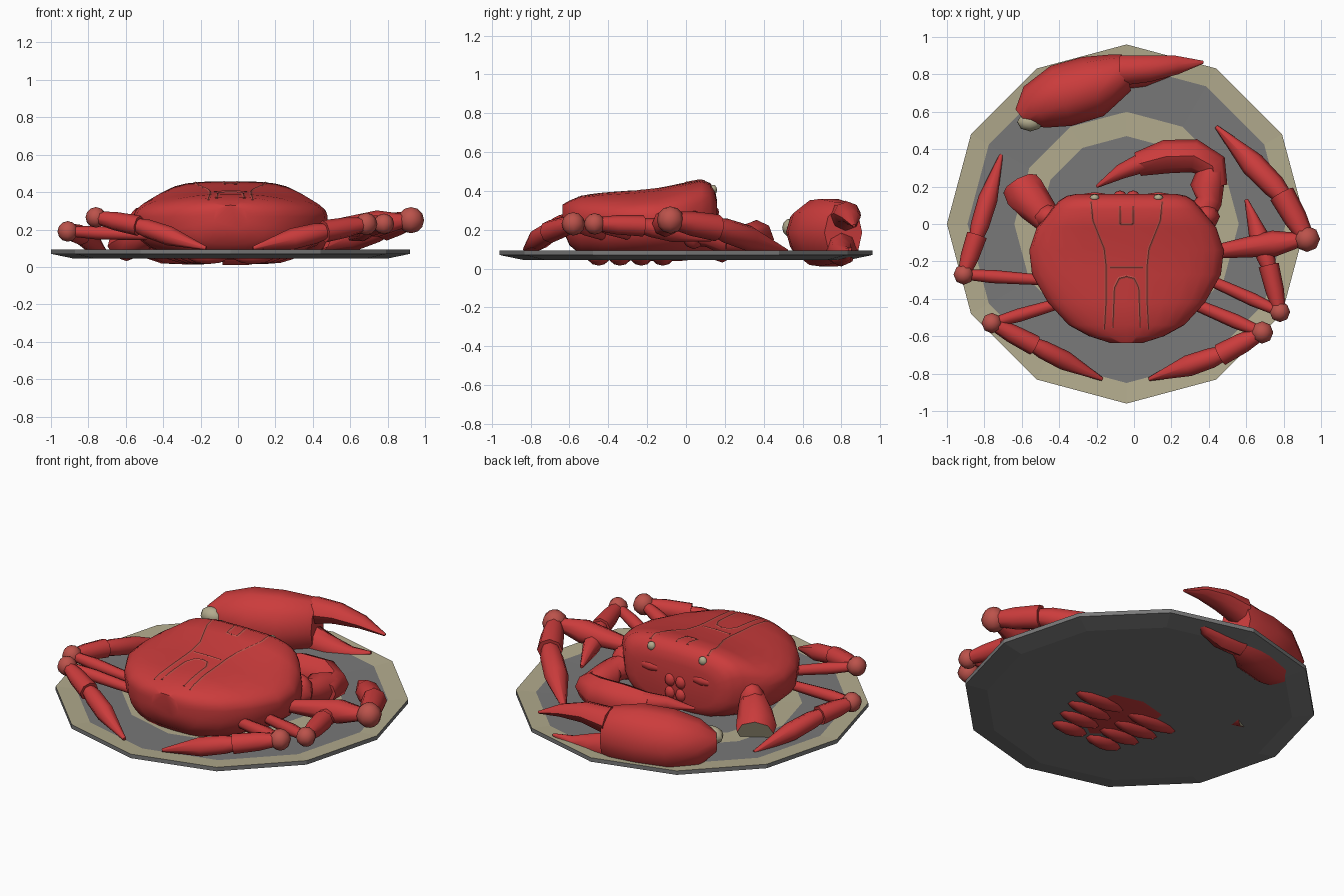
import bpy, bmesh
from math import cos, sin, pi, tau
from mathutils import Vector
from mathutils.bvhtree import BVHTree

if "Cube" in bpy.data.objects:
    bpy.data.objects.remove(bpy.data.objects["Cube"])

CX = -0.04  # centre line of crab and plate


def material(name, rgb):
    m = bpy.data.materials.new(name)
    m.diffuse_color = (*rgb, 1)
    m.use_nodes = True
    m.node_tree.nodes["Principled BSDF"].inputs["Base Color"].default_value = m.diffuse_color
    return m


RED = material("shell_red", (0.6, 0.045, 0.045))
JOINT = material("joint_red", (0.5, 0.085, 0.07))
CREAM = material("cream", (0.45, 0.41, 0.27))
GREY = material("plate_grey", (0.19, 0.19, 0.19))


def finish(bm, name, *mats):
    bmesh.ops.recalc_face_normals(bm, faces=bm.faces)
    me = bpy.data.meshes.new(name)
    bm.to_mesh(me)
    bm.free()
    ob = bpy.data.objects.new(name, me)
    bpy.context.collection.objects.link(ob)
    for m in mats:
        me.materials.append(m)
    return ob


def loft(rings):
    """Skin a list of equal-length rings and cap both ends."""
    bm = bmesh.new()
    vs = [[bm.verts.new(p) for p in r] for r in rings]
    n = len(vs[0])
    for a, b in zip(vs, vs[1:]):
        for i in range(n):
            j = (i + 1) % n
            bm.faces.new((a[i], a[j], b[j], b[i]))
    bm.faces.new(vs[0])
    bm.faces.new(vs[-1])
    return bm


def limb(name, pts, mat=RED, sides=8, end_mat=None):
    """Tapered limb through points (x, y, z, half width[, half height])."""
    cs = [Vector(p[:3]) for p in pts]
    rings = []
    for i, p in enumerate(pts):
        t = (cs[min(i + 1, len(cs) - 1)] - cs[max(i - 1, 0)]).normalized()
        side = t.cross(Vector((0, 0, 1))).normalized()
        up = side.cross(t)
        rings.append([cs[i] + side * p[3] * cos(k * tau / sides) + up * p[-1] * sin(k * tau / sides)
                      for k in range(sides)])
    bm = loft(rings)
    if end_mat:
        bm.faces.ensure_lookup_table()
        bm.faces[-1].material_index = 1
    return finish(bm, name, *([mat, end_mat] if end_mat else [mat]))


def ball(name, loc, size, mat, u=8, v=6):
    bm = bmesh.new()
    bmesh.ops.create_uvsphere(bm, u_segments=u, v_segments=v, radius=1)
    bmesh.ops.scale(bm, vec=size, verts=bm.verts)
    bmesh.ops.translate(bm, vec=loc, verts=bm.verts)
    return finish(bm, name, mat)


# Twelve-sided plate with coloured rings
profile = [(0.47, 0.078), (0.6, 0.08), (0.85, 0.086), (0.96, 0.094), (0.96, 0.07), (0.84, 0.045)]
bm = loft([[(CX + r * cos(k * tau / 12), r * sin(k * tau / 12), z) for k in range(12)] for r, z in profile])
for i, f in enumerate(bm.faces):
    f.material_index = 1 if i // 12 in (0, 2) else 0
plate = finish(bm, "plate", GREY, CREAM)

# Carapace: superellipse sections (y, half width, top, side, bottom, top exponent)
sections = [(-0.635, 0.09, 0.33, 0.27, 0.20, 2.2), (-0.60, 0.20, 0.35, 0.27, 0.12, 2.3),
            (-0.54, 0.31, 0.375, 0.27, 0.07, 2.3), (-0.42, 0.42, 0.39, 0.27, 0.045, 2.2),
            (-0.27, 0.505, 0.40, 0.27, 0.04, 2.1), (-0.14, 0.52, 0.415, 0.27, 0.04, 2.1),
            (-0.02, 0.48, 0.44, 0.27, 0.04, 2.4), (0.08, 0.40, 0.458, 0.27, 0.05, 3.2),
            (0.125, 0.36, 0.44, 0.27, 0.06, 3.4), (0.15, 0.32, 0.40, 0.27, 0.08, 3.2),
            (0.16, 0.27, 0.35, 0.26, 0.12, 3)]
rings = []
for y, w, top, side, bot, p in sections:
    ring = []
    for k in range(28):
        c, s = cos(k * tau / 28), sin(k * tau / 28)
        e = 2 / (p if s > 0 else 2.8)
        h = top - side if s > 0 else side - bot
        ring.append((CX + w * abs(c) ** e * (1 if c > 0 else -1), y,
                     side + h * abs(s) ** e * (1 if s > 0 else -1)))
    rings.append(ring)
bm = loft(rings)
tree = BVHTree.FromBMesh(bm)
finish(bm, "carapace", RED)


# Shell seams laid on the carapace, mirrored
def seam(name, pts, s):
    out = []
    for a, b in zip(pts, pts[1:]):
        for k in range(5):
            x, y = (a[i] + (b[i] - a[i]) * k / 5 for i in (0, 1))
            hit = tree.ray_cast(Vector((CX + s * x, y, 1)), Vector((0, 0, -1)))[0]
            if hit:
                out.append((*hit, 0.008, 0.004))
    limb(name, out, JOINT, 4)


for tag, s in (("left", -1), ("right", 1)):
    seam("outer_seam_" + tag, [(0.19, 0.12), (0.18, 0.02), (0.12, -0.13), (0.11, -0.22), (0.11, -0.42), (0.12, -0.6)], s)
    seam("inner_seam_" + tag, [(0.001, -0.28), (0.04, -0.29), (0.065, -0.34), (0.075, -0.61)], s)
    seam("cross_seam_" + tag, [(0.001, -0.23), (0.11, -0.23)], s)
    seam("brow_seam_" + tag, [(0.001, 0.0), (0.035, 0.0), (0.035, 0.12)], s)
    # Face and belly details
    ball("eye_" + tag, (CX + s * 0.17, 0.14, 0.405), (0.026, 0.02, 0.026), CREAM)
    ball("cheek_" + tag, (CX + s * 0.17, 0.145, 0.29), (0.075, 0.025, 0.03), RED)
    ball("shoulder_" + tag, (CX + s * 0.42, 0.04, 0.2), (0.08, 0.07, 0.1), RED)
    for row in range(2):
        ball(f"mouthpart_{tag}_{row}", (CX + s * 0.035, 0.15, 0.17 + row * 0.075), (0.036, 0.03, 0.04), RED)
    for row in range(4):
        ball(f"belly_plate_{tag}_{row}", (CX + s * (0.18 - 0.02 * row), -0.12 - row * 0.11, 0.07),
             (0.19 - 0.02 * row, 0.062, 0.055), RED, 10, 6)

# Walking legs: thigh, knee, shin, pointed foot
legs = {
    "left_front_leg": [(-0.48, -0.30, 0.17), (-0.91, -0.27, 0.19), (-0.84, -0.06, 0.17), (-0.71, 0.37, 0.08), 0.055],
    "left_rear_leg": [(-0.35, -0.41, 0.17), (-0.76, -0.53, 0.265), (-0.53, -0.65, 0.22), (-0.17, -0.83, 0.1), 0.055],
    "right_front_leg": [(0.42, -0.15, 0.2), (0.925, -0.08, 0.25), (0.79, 0.16, 0.21), (0.44, 0.52, 0.09), 0.07],
    "right_middle_leg": [(0.36, -0.28, 0.17), (0.78, -0.47, 0.23), (0.72, -0.22, 0.22), (0.60, 0.13, 0.15), 0.055],
    "right_rear_leg": [(0.28, -0.41, 0.17), (0.685, -0.58, 0.23), (0.46, -0.70, 0.19), (0.08, -0.83, 0.1), 0.06],
}
for name, (hip, knee, ankle, tip, r) in legs.items():
    hip, knee, ankle, tip = map(Vector, (hip, knee, ankle, tip))
    front = 1.0 if name == "right_front_leg" else 0.65
    limb(name + "_thigh", [(*hip, r * 0.5), (*hip.lerp(knee, 0.65), r * front), (*hip.lerp(knee, 0.95), r * 0.5)])
    ball(name + "_knee", knee, (r, r, r), JOINT)
    limb(name + "_shin", [(*knee, r * 0.6), (*knee.lerp(ankle, 0.45), r * 0.9), (*ankle, r)])
    limb(name + "_foot", [(*knee.lerp(ankle, 0.95), r * 0.7), (*ankle.lerp(tip, 0.12), r * 0.9),
                          (*ankle.lerp(tip, 0.45), r * 0.95), (*tip, 0.01)])

# Attached right claw, folded in front of the face
limb("right_arm", [(0.34, 0.02, 0.2, 0.08), (0.40, 0.12, 0.18, 0.07), (0.39, 0.2, 0.16, 0.09), (0.42, 0.31, 0.15, 0.07)])
limb("right_claw_palm", [(0.44, 0.2, 0.15, 0.06), (0.42, 0.31, 0.15, 0.08), (0.32, 0.365, 0.15, 0.09, 0.1),
                         (0.17, 0.36, 0.15, 0.09, 0.1), (0.02, 0.32, 0.14, 0.065, 0.08)])
limb("right_claw_upper_finger", [(0.05, 0.33, 0.17, 0.055), (-0.07, 0.28, 0.17, 0.04), (-0.2, 0.2, 0.14, 0.008)])
limb("right_claw_lower_finger", [(0.05, 0.33, 0.1, 0.05), (-0.05, 0.29, 0.08, 0.035), (-0.17, 0.22, 0.1, 0.008)])

# Left arm stump with open cream end
limb("left_arm_stump", [(-0.44, 0.0, 0.2, 0.07), (-0.52, 0.09, 0.17, 0.095), (-0.585, 0.17, 0.13, 0.11, 0.09),
                        (-0.61, 0.215, 0.11, 0.10, 0.085)], RED, 8, CREAM)

# Detached left claw lying at the plate edge
limb("loose_claw_palm", [(-0.60, 0.57, 0.19, 0.055), (-0.53, 0.625, 0.19, 0.125, 0.13),
                         (-0.39, 0.685, 0.185, 0.17, 0.175), (-0.22, 0.735, 0.185, 0.168, 0.182),
                         (-0.08, 0.80, 0.185, 0.115, 0.165), (-0.04, 0.81, 0.185, 0.1, 0.14)], RED, 10)
ball("loose_claw_joint", (-0.555, 0.545, 0.21), (0.07, 0.05, 0.05), CREAM)
limb("loose_claw_upper_finger", [(-0.07, 0.82, 0.27, 0.08), (0.08, 0.83, 0.285, 0.07, 0.06),
                                 (0.23, 0.85, 0.265, 0.05, 0.035), (0.37, 0.865, 0.22, 0.008)])
limb("loose_claw_lower_finger", [(-0.07, 0.80, 0.10, 0.08, 0.09), (0.06, 0.80, 0.08, 0.065, 0.07),
                                 (0.18, 0.82, 0.075, 0.04), (0.29, 0.845, 0.1, 0.008)])

# Smooth shell, crisp plate
for ob in bpy.context.scene.objects:
    ob.select_set(ob != plate)
    if ob != plate:
        bpy.context.view_layer.objects.active = ob
bpy.ops.object.shade_smooth_by_angle(angle=0.8)
